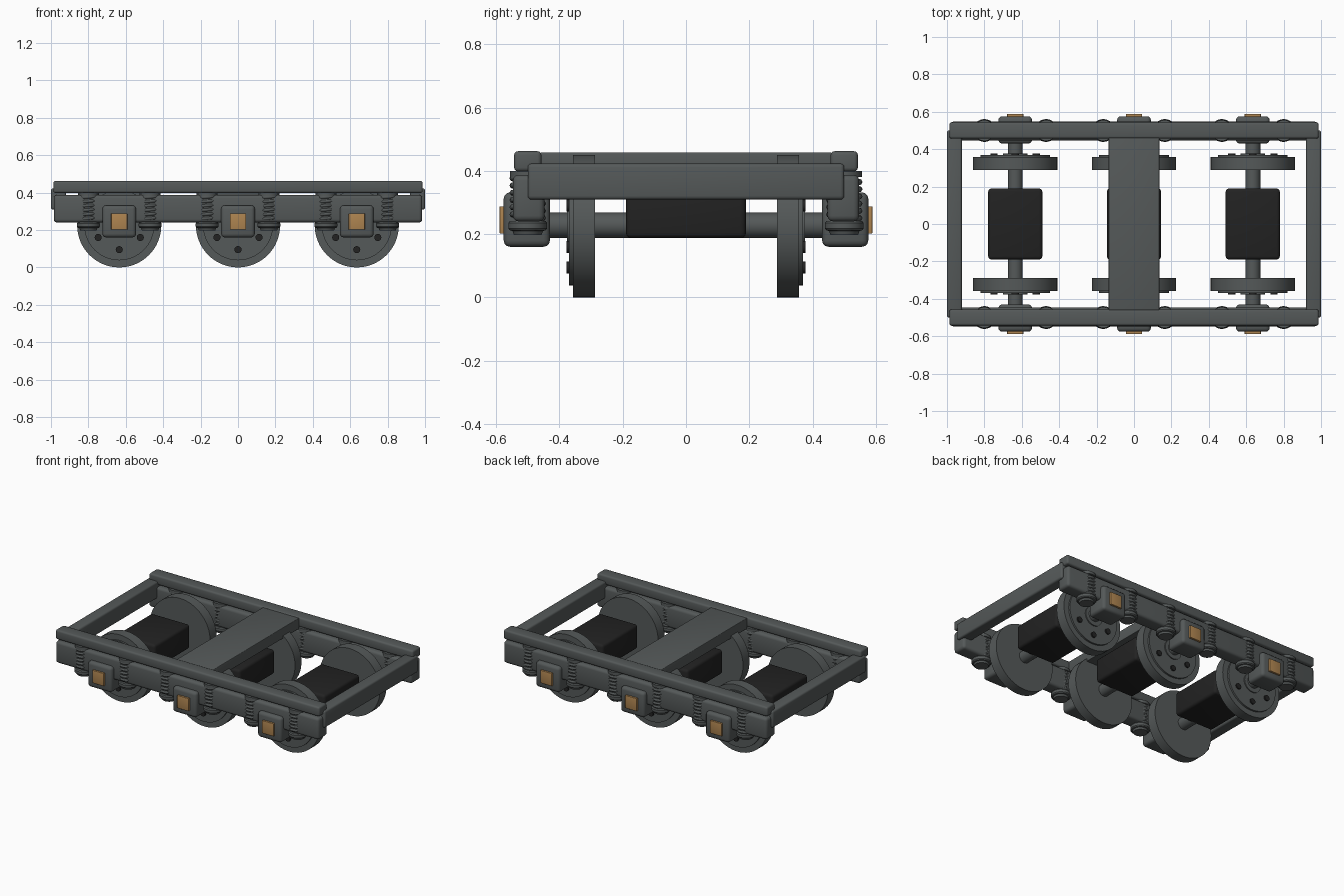
import bpy, bmesh, math
from mathutils import Matrix

if "Cube" in bpy.data.objects:
    bpy.data.objects.remove(bpy.data.objects["Cube"])


def material(name, rgb):
    m = bpy.data.materials.new(name)
    m.diffuse_color = (*rgb, 1)
    m.use_nodes = True
    m.node_tree.nodes["Principled BSDF"].inputs["Base Color"].default_value = m.diffuse_color
    return m


GREY = material("dark_steel", (0.09, 0.1, 0.1))
BLACK = material("black_casing", (0.016, 0.016, 0.016))
TAN = material("brass_cover", (0.42, 0.23, 0.08))


def finish(bm, name, mat, angle=35):
    mesh = bpy.data.meshes.new(name)
    bmesh.ops.recalc_face_normals(bm, faces=bm.faces[:])
    bm.to_mesh(mesh)
    bm.free()
    mesh.materials.append(mat)
    mesh.shade_smooth()
    mesh.set_sharp_from_angle(angle=math.radians(angle))
    ob = bpy.data.objects.new(name, mesh)
    bpy.context.collection.objects.link(ob)
    return ob


def box(name, x, y, z, mat=GREY, bevel=0.012):
    """Rounded box given by (min, max) on each axis."""
    bm = bmesh.new()
    bmesh.ops.create_cube(bm, size=1)
    for v in bm.verts:
        v.co = [r[0] if c < 0 else r[1] for c, r in zip(v.co, (x, y, z))]
    if bevel:
        bmesh.ops.bevel(bm, geom=bm.edges[:], offset=bevel, segments=3,
                        profile=0.5, affect='EDGES')
    return finish(bm, name, mat)


def side_range(s, a, b):
    return tuple(sorted((s * a, s * b)))


def lathe(name, profile, loc, axis='Z', flip=1, mat=GREY, segments=48):
    """Spin (radius, height) points about Z, or about Y pointing outward."""
    bm = bmesh.new()
    verts = [bm.verts.new((r, 0, h)) for r, h in profile]
    edges = [bm.edges.new(p) for p in zip(verts, verts[1:])]
    bmesh.ops.spin(bm, geom=verts + edges, axis=(0, 0, 1), cent=(0, 0, 0),
                   angle=math.tau, steps=segments, use_merge=False)
    bmesh.ops.remove_doubles(bm, verts=bm.verts[:], dist=1e-5)
    if axis == 'Y':
        bm.transform(Matrix.Rotation(-flip * math.pi / 2, 4, 'X'))
    bm.transform(Matrix.Translation(loc))
    return finish(bm, name, mat)


def coil(name, x, y, z0, z1, radius, wire, turns):
    """Helical spring made by sweeping a small circle."""
    bm = bmesh.new()
    steps, sides = turns * 20, 6
    rings = []
    for i in range(steps + 1):
        a = math.tau * i / 20
        ring = []
        for j in range(sides):
            b = math.tau * j / sides
            r = radius + wire * math.cos(b)
            ring.append(bm.verts.new((x + r * math.cos(a), y + r * math.sin(a),
                        z0 + (z1 - z0) * i / steps + wire * math.sin(b))))
        rings.append(ring)
    for p, q in zip(rings, rings[1:]):
        for j in range(sides):
            k = (j + 1) % sides
            bm.faces.new((p[j], p[k], q[k], q[j]))
    bm.faces.new(rings[0])
    bm.faces.new(rings[-1])
    return finish(bm, name, GREY, 70)


AXLES = (-0.635, 0, 0.635)
ZC = 0.225

# Frame: side rails, lower side beams, end beams and the centre plate
for s in (-1, 1):
    box("top_rail", (-0.987, 0.987), side_range(s, 0.457, 0.543), (0.398, 0.462))
    box("side_beam", (-0.985, 0.985), side_range(s, 0.447, 0.547), (0.24, 0.387), bevel=0.018)
    box("end_beam", side_range(s, 0.92, 1.0), (-0.5, 0.5), (0.309, 0.423))
box("centre_plate", (-0.136, 0.136), (-0.46, 0.46), (0.385, 0.458), bevel=0.004)

for x in AXLES:
    # Axle and motor
    lathe("axle", [(0, -0.45), (0.04, -0.45), (0.04, 0.45), (0, 0.45)],
          (x, 0, 0.228), 'Y', segments=32)
    box("motor", (x - 0.145, x + 0.145), (-0.19, 0.19), (0.187, 0.352), BLACK, 0.018)
    for s in (-1, 1):
        # Wheel with a raised outer disc
        lathe("wheel", [(0, 0.288), (0.225, 0.288), (0.225, 0.357), (0.187, 0.357),
                        (0.187, 0.369), (0, 0.369)], (x, 0, ZC), 'Y', s, segments=64)
        lathe("wheel_hub", [(0.065, 0.365), (0.065, 0.376), (0, 0.376)],
              (x, 0, ZC), 'Y', s, segments=32)
        for k in range(6):
            a = math.radians(30 + 60 * k)
            lathe("wheel_bolt", [(0.019, 0.36), (0.019, 0.378), (0, 0.378)],
                  (x + 0.13 * math.cos(a), 0, ZC + 0.13 * math.sin(a)),
                  'Y', s, BLACK, 16)
        # Axle box and its cover
        box("axle_box", (x - 0.09, x + 0.09), side_range(s, 0.43, 0.576),
            (0.16, 0.332), bevel=0.02)
        box("axle_box_cover", (x - 0.043, x + 0.043), side_range(s, 0.57, 0.589),
            (0.202, 0.288), TAN, 0.002)
        # Springs on each side of the axle box
        for dx in (-0.165, 0.165):
            px, py = x + dx, s * 0.5
            coil("spring", px, py, 0.245, 0.382, 0.049, 0.009, 6)
            lathe("spring_cup", [(0, 0.198), (0.044, 0.198), (0.048, 0.21), (0.056, 0.212),
                                 (0.061, 0.218), (0.061, 0.235), (0.056, 0.242), (0, 0.242)],
                  (px, py, 0), segments=32)
            lathe("spring_cap", [(0, 0.38), (0.056, 0.38), (0.056, 0.4), (0, 0.4)],
                  (px, py, 0), segments=32)
